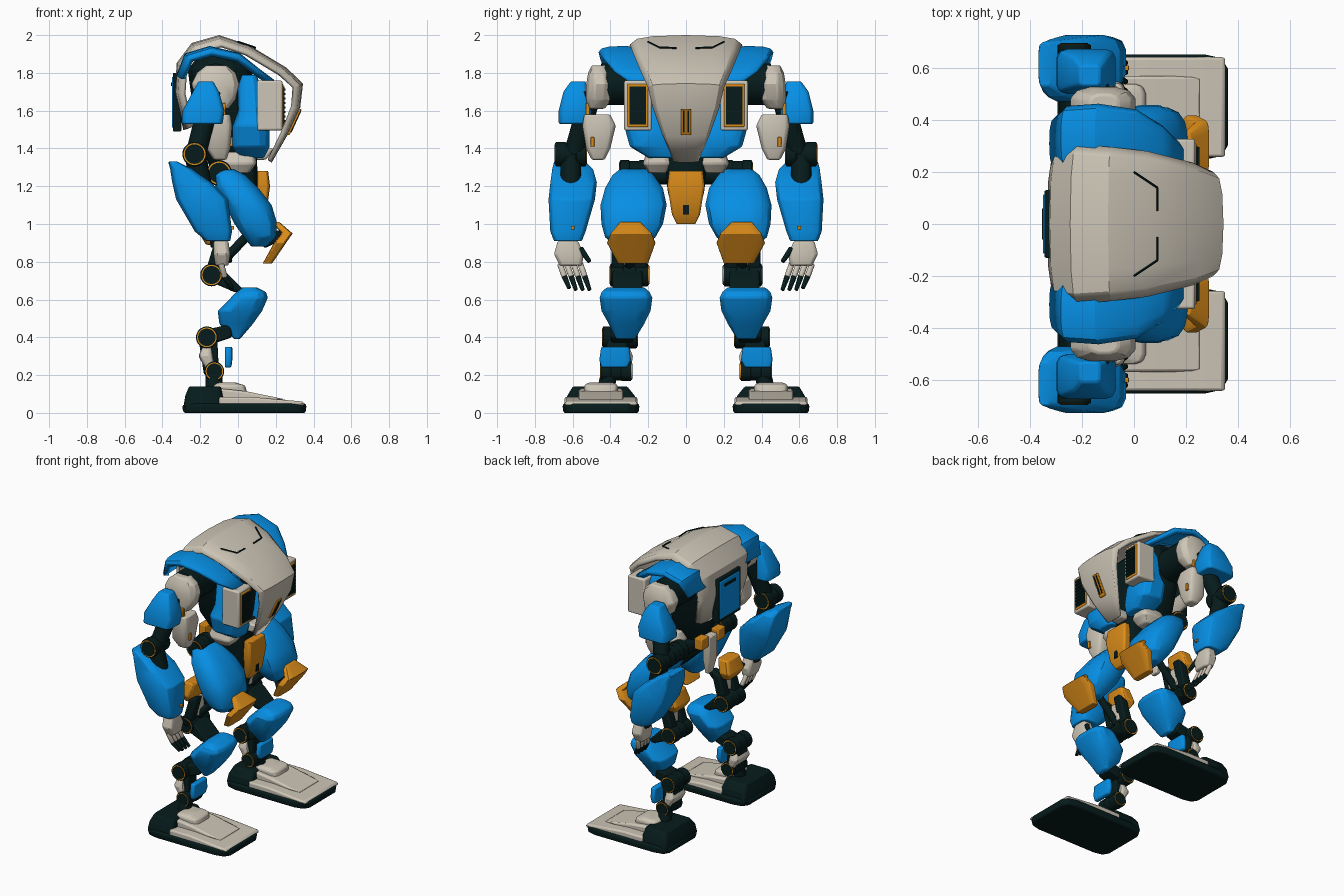
import bpy
import bmesh
from math import cos, sin, pi, copysign, radians
from mathutils import Vector, Matrix

default_cube = bpy.data.objects.get("Cube")
if default_cube:
    bpy.data.objects.remove(default_cube, do_unlink=True)


def material(name, red, green, blue):
    mat = bpy.data.materials.new(name)
    mat.use_nodes = True
    color = (red, green, blue, 1)
    mat.diffuse_color = color
    shader = next(n for n in mat.node_tree.nodes if n.type == 'BSDF_PRINCIPLED')
    shader.inputs["Base Color"].default_value = color
    shader.inputs["Roughness"].default_value = .6
    return mat


blue = material("armor blue", .002, .275, .78)
beige = material("armor beige", .61, .56, .47)
orange = material("accent orange", .7, .26, .01)
dark = material("frame dark", .002, .011, .011)
parts = []


def build(name, mat, bm, mirror=True, bevel=0, thickness=0):
    """Turn a bmesh into an object, plus its reflection across y when mirrored."""
    if not thickness:
        bmesh.ops.recalc_face_normals(bm, faces=bm.faces)
    for side in (("left", "right") if mirror else ("",)):
        if side == "right":
            bmesh.ops.scale(bm, vec=(1, -1, 1), verts=bm.verts)
            bmesh.ops.reverse_faces(bm, faces=bm.faces)
        label = (side + "_" + name).strip("_")
        mesh = bpy.data.meshes.new(label)
        bm.to_mesh(mesh)
        mesh.materials.append(mat)
        obj = bpy.data.objects.new(label, mesh)
        bpy.context.collection.objects.link(obj)
        if thickness:
            solid = obj.modifiers.new("Thickness", 'SOLIDIFY')
            solid.thickness, solid.offset = thickness, 0
        if bevel:
            rounding = obj.modifiers.new("Rounded edges", 'BEVEL')
            rounding.width, rounding.segments = bevel, 2
            rounding.limit_method, rounding.angle_limit = 'ANGLE', radians(35)
        parts.append(obj)
    bm.free()


def loft(name, mat, rows, mirror=True, power=.6, sides=12, bevel=.008):
    """Stack rounded sections; each row is height, x range, y range."""
    bm = bmesh.new()
    rings = []
    for z, x_low, x_high, y_low, y_high in rows:
        ring = []
        for i in range(sides):
            angle = 2 * pi * (i + .5) / sides
            u, v = (copysign(abs(f(angle)) ** power, f(angle)) for f in (cos, sin))
            x = (x_low + x_high + u * (x_high - x_low)) / 2
            y = (y_low + y_high + v * (y_high - y_low)) / 2
            ring.append(bm.verts.new((x, y, z)))
        rings.append(ring)
    for low, high in zip(rings, rings[1:]):
        for i in range(sides):
            j = (i + 1) % sides
            bm.faces.new((low[i], low[j], high[j], high[i]))
    bm.faces.new(rings[0])
    bm.faces.new(rings[-1])
    build(name, mat, bm, mirror, bevel)


def box(name, mat, x, y, z, mirror=True, bevel=.006):
    bm = bmesh.new()
    spans = (x, y, z)
    size = Matrix.Diagonal([b - a for a, b in spans] + [1])
    middle = Matrix.Translation([(a + b) / 2 for a, b in spans])
    bmesh.ops.create_cube(bm, size=1, matrix=middle @ size)
    build(name, mat, bm, mirror, bevel)


def prism(name, mat, profile, y, mirror=True, bevel=.012):
    """Extrude a side outline across a range of y."""
    bm = bmesh.new()
    near, far = ([bm.verts.new((px, py, pz)) for px, pz in profile] for py in y)
    bm.faces.new(near)
    bm.faces.new(far)
    for i in range(len(profile)):
        bm.faces.new((near[i - 1], near[i], far[i], far[i - 1]))
    build(name, mat, bm, mirror, bevel)


def rod(name, mat, start, end, radius, mirror=True, sides=20, tip=1, bevel=.004):
    start, end = Vector(start), Vector(end)
    axis = end - start
    bm = bmesh.new()
    turn = axis.to_track_quat('Z', 'Y').to_matrix().to_4x4()
    bmesh.ops.create_cone(bm, cap_ends=True, segments=sides, radius1=radius,
                          radius2=radius * tip, depth=axis.length,
                          matrix=Matrix.Translation((start + end) / 2) @ turn)
    build(name, mat, bm, mirror, bevel)


def joint(name, x, z, radius, y_low, y_high):
    """Drum across y with collars, a waist and a bright ring at each end."""
    gap = (y_high - y_low) / 3
    rod(name + "_core", dark, (x, y_low, z), (x, y_high, z), radius * .94)
    for word, y in (("inner", y_low), ("outer", y_high - gap)):
        rod(name + "_" + word + "_drum", dark, (x, y, z), (x, y + gap, z), radius)
    for scale, mat, out in ((.9, orange, .003), (.8, dark, .006)):
        rod(name + "_" + mat.name.split()[-1] + "_ring", mat,
            (x, y_low - out, z), (x, y_high + out, z), radius * scale, bevel=0)


def sheet(name, mat, rows, mirror, drop, thickness=.02):
    """Curved plate along x and z whose side edges sink toward the body."""
    bm = bmesh.new()
    grid = []
    for x, z, y_low, y_high in rows:
        line = []
        width = y_high - y_low
        depth = drop * min(1, width * 2.5)
        for t, sink in ((0, 1), (.06, .4), (.2, .12), (.5, 0), (.8, .12), (.94, .4), (1, 1)):
            k = 1 - depth * sink
            spot = (x * k, y_low + t * width, 1.6 + (z - 1.6) * k)
            line.append(bm.verts.new(spot))
        grid.append(line)
    for a, b in zip(grid, grid[1:]):
        for i in range(len(a) - 1):
            bm.faces.new((a[i], a[i + 1], b[i + 1], b[i]))
    build(name, mat, bm, mirror, thickness=thickness)


# Torso: hood shell, inner frame, shoulder covers and chest
hood = [(-.28, 1.5, .24), (-.325, 1.7, .275), (-.315, 1.85, .285), (-.24, 1.95, .3),
        (-.1, 1.99, .29), (.05, 1.94, .275), (.25, 1.82, .23), (.335, 1.74, .195),
        (.32, 1.62, .17), (.25, 1.47, .12), (.17, 1.33, .06)]
sheet("hood_shell", beige, [(x, z, -w, w) for x, z, w in hood], False, .12)
loft("torso_frame", dark, [(1.3, -.15, .06, -.12, .12), (1.45, -.22, .08, -.2, .2),
                           (1.82, -.27, .08, -.25, .25), (1.9, -.2, 0, -.2, .2)], False)
cover = [(-.31, 1.78, .22, .4), (-.27, 1.89, .22, .44), (-.15, 1.925, .22, .45),
         (0, 1.89, .22, .43), (.1, 1.81, .22, .37), (.18, 1.75, .2, .29)]
sheet("shoulder_cover", blue, cover, True, .14, .035)
loft("chest_side", blue, [(1.35, 0, .14, .06, .2), (1.41, -.03, .17, .06, .3),
                          (1.52, -.03, .17, .08, .33), (1.6, 0, .13, .1, .3),
                          (1.73, 0, .12, .1, .28), (1.79, .02, .1, .12, .25)])
prism("chest_keel", beige, [(.08, 1.34), (.15, 1.34), (.19, 1.4), (.1, 1.4)], (-.05, .05), False)
box("back_panel", blue, (-.35, -.32), (-.115, .115), (1.51, 1.78), False)
box("back_panel_rim", dark, (-.345, -.3), (-.13, .13), (1.49, 1.8), False)
box("back_latch", dark, (-.354, -.34), (-.06, .06), (1.73, 1.75), False, 0)

# Hood seams and chest slot
for start, end in (((0, .2, 1.965), (.09, .14, 1.935)), ((.09, .14, 1.935), (.09, .05, 1.932))):
    rod("hood_seam", dark, start, end, .005, sides=6, bevel=0)
prism("chest_slot", orange, [(.24, 1.47), (.272, 1.47), (.337, 1.61), (.3, 1.61)], (-.026, .026), False, .004)
for y in (-.011, .011):
    prism("chest_slot_groove", dark, [(.25, 1.485), (.284, 1.485), (.336, 1.6), (.3, 1.6)],
          (y - .004, y + .004), False, 0)

# Intake boxes with louvres
box("intake_box", beige, (.1, .235), (.182, .328), (1.495, 1.76), bevel=.01)
box("intake_frame", orange, (.2, .241), (.2, .31), (1.513, 1.742))
box("intake_mouth", dark, (.2, .246), (.211, .299), (1.527, 1.728), bevel=0)
for i in range(8):
    z = 1.54 + i * .024
    box("intake_louvre", dark, (.22, .252), (.214, .296), (z, z + .01), bevel=0)

# Waist and pelvis
loft("pelvis_core", dark, [(1.05, .02, .1, -.07, .07), (1.18, -.12, .11, -.1, .1),
                           (1.4, -.14, .1, -.12, .12)], False)
loft("hip_block", beige, [(1.27, -.08, .06, .1, .2), (1.32, -.1, .1, .07, .23),
                          (1.38, -.08, .09, .09, .21)], power=.5)
loft("front_guard", orange, [(1, .08, .12, -.05, .05), (1.05, .09, .15, -.075, .075),
                             (1.2, .1, .17, -.1, .1), (1.28, .1, .16, -.09, .09)], False, .4)
box("front_guard_slot", dark, (.12, .158), (-.015, .015), (1.05, 1.1), False, 0)
loft("tail_guard", beige, [(1.05, -.2, -.17, -.03, .03), (1.15, -.22, -.16, -.05, .05),
                           (1.32, -.22, -.16, -.05, .05)], False, .4)
box("rear_hip_plate", orange, (-.22, -.16), (.055, .135), (1.26, 1.34))
rod("hip_axle", dark, (-.1, .05, 1.26), (-.1, .3, 1.26), .05)
joint("hip", -.1, 1.27, .068, .2, .35)

# Arm: shoulder, upper arm, elbow, forearm
rod("shoulder_axle", dark, (-.12, .2, 1.74), (-.12, .45, 1.74), .11)
loft("shoulder_cap", beige, [(1.61, -.16, -.05, .43, .52), (1.66, -.22, -.01, .39, .53),
                             (1.74, -.25, .01, .385, .53), (1.8, -.22, -.01, .4, .52),
                             (1.84, -.17, -.06, .42, .5)], power=.75)
loft("upper_arm_shell", blue, [(1.53, -.3, -.08, .5, .675), (1.6, -.295, -.07, .5, .675),
                               (1.7, -.24, -.1, .52, .65), (1.755, -.21, -.13, .53, .61)], power=.35)
rod("upper_arm_link", dark, (-.14, .5, 1.7), (-.22, .59, 1.38), .055)
loft("inner_arm_guard", beige, [(1.34, -.13, -.06, .43, .5), (1.4, -.17, -.04, .4, .53),
                                (1.52, -.16, -.03, .37, .55), (1.58, -.12, -.04, .4, .54)], power=.5)
box("inner_arm_mark", orange, (-.06, -.028), (.485, .505), (1.41, 1.46), bevel=.003)
box("upper_arm_mark", orange, (-.1, -.065), (.51, .53), (1.57, 1.64), bevel=.003)
joint("elbow", -.23, 1.37, .065, .53, .69)
rod("elbow_link", dark, (-.23, .61, 1.37), (-.18, .61, 1.15), .055)
loft("forearm_shell", blue, [(.91, -.17, -.04, .55, .7), (.96, -.23, -.03, .53, .72),
                             (1.13, -.33, -.05, .48, .73), (1.22, -.35, -.14, .47, .72),
                             (1.29, -.36, -.24, .49, .71), (1.33, -.37, -.32, .53, .7)], power=.5)
box("forearm_mark", orange, (-.08, -.02), (.59, .61), (.97, .99), bevel=.003)

# Hand
rod("wrist", dark, (-.11, .62, .98), (-.1, .62, .88), .045)
loft("palm", beige, [(.78, -.12, -.05, .55, .67), (.84, -.13, -.04, .54, .7),
                     (.91, -.13, -.05, .57, .68)], power=.5)
for i in range(4):
    y = .56 + i * .036
    knuckle, tip = (-.07, y - .025, .72), (-.03, y - .05, .65 + .01 * (i == 3))
    rod("finger_base", beige, (-.09, y, .79), knuckle, .016, sides=8)
    rod("finger_tip", dark, knuckle, tip, .016, sides=8, tip=.7)
rod("thumb", dark, (-.07, .56, .87), (-.04, .51, .8), .018, sides=8, tip=.7)

# Leg: thigh, knee, shin
loft("thigh_shell", blue, [(.88, .07, .15, .22, .37), (.93, .03, .2, .16, .43),
                           (1, -.02, .21, .12, .45), (1.1, -.07, .18, .1, .455),
                           (1.19, -.12, .11, .12, .43), (1.26, -.13, .04, .17, .39),
                           (1.29, -.1, -.02, .2, .35)], power=.7, sides=16)
loft("thigh_rear_guard", orange, [(.89, -.17, -.11, .24, .37), (.94, -.2, -.1, .21, .4),
                                  (1.03, -.17, -.08, .23, .38)], power=.4)
loft("knee_guard", orange, [(.79, .13, .18, .2, .36), (.9, .19, .255, .16, .42),
                            (.95, .23, .29, .18, .4), (1.01, .18, .22, .24, .35)], power=.4)
prism("knee_guard_mount", dark, [(.1, .93), (.14, .87), (.24, .92), (.22, .97)], (.25, .33))
for y in (.24, .36):
    prism("thigh_strut", dark, [(-.12, .92), (-.18, .72), (-.11, .72), (-.05, .95)], (y - .035, y + .035))
rod("thigh_piston", dark, (.06, .3, .95), (-.1, .3, .78), .025, sides=10)
box("thigh_rear_plate", beige, (-.13, -.08), (.25, .34), (.79, .92))
joint("knee", -.14, .73, .06, .2, .4)
prism("knee_link", dark, [(-.14, .78), (-.16, .7), (-.02, .64), (.04, .64), (-.06, .74)], (.23, .39))
loft("shin_shell", blue, [(.39, -.02, .01, .27, .37), (.47, -.1, .08, .22, .41),
                          (.54, -.11, .13, .185, .45), (.61, -.04, .16, .175, .46),
                          (.64, -.01, .15, .19, .45), (.665, .02, .1, .22, .42)], power=.6)

# Ankle
prism("shin_link", dark, [(-.17, .44), (-.15, .36), (-.03, .4), (-.04, .47)], (.28, .4))
joint("upper_ankle", -.165, .4, .058, .26, .44)
prism("ankle_link", dark, [(-.21, .4), (-.18, .2), (-.1, .2), (-.11, .4)], (.31, .42))
loft("ankle_rear_plate", beige, [(.23, -.17, -.12, .29, .44), (.3, -.21, -.13, .28, .45),
                                 (.35, -.19, -.14, .3, .43)], power=.5)
loft("ankle_front_plate", blue, [(.24, -.07, -.035, .31, .45), (.28, -.07, -.03, .29, .46),
                                 (.35, -.07, -.03, .3, .45)], power=.4)
joint("lower_ankle", -.125, .22, .052, .29, .45)

# Foot
loft("sole", dark, [(0, -.29, .36, .25, .65), (.035, -.3, .365, .245, .655),
                    (.05, -.28, .36, .25, .65)], power=.25)
loft("heel", dark, [(.03, -.29, -.08, .26, .64), (.09, -.28, -.08, .27, .63),
                    (.14, -.26, -.09, .31, .6)], power=.2)
prism("foot_plate", beige, [(-.1, .04), (-.1, .085), (.06, .085), (.345, .06), (.355, .04)],
      (.258, .642), bevel=.018)
prism("instep", beige, [(-.1, .07), (-.1, .13), (.04, .115), (.26, .07)], (.33, .57))
loft("ankle_base", beige, [(.1, -.14, .05, .36, .54), (.145, -.13, .04, .36, .54),
                           (.16, -.11, -.01, .38, .52)], power=.4)
rod("ankle_post", dark, (-.125, .4, .24), (-.13, .43, .1), .045)

# Soft shading with crisp edges
bpy.ops.object.select_all(action='DESELECT')
for obj in parts:
    obj.select_set(True)
bpy.context.view_layer.objects.active = parts[0]
bpy.ops.object.shade_smooth_by_angle(angle=radians(28))
